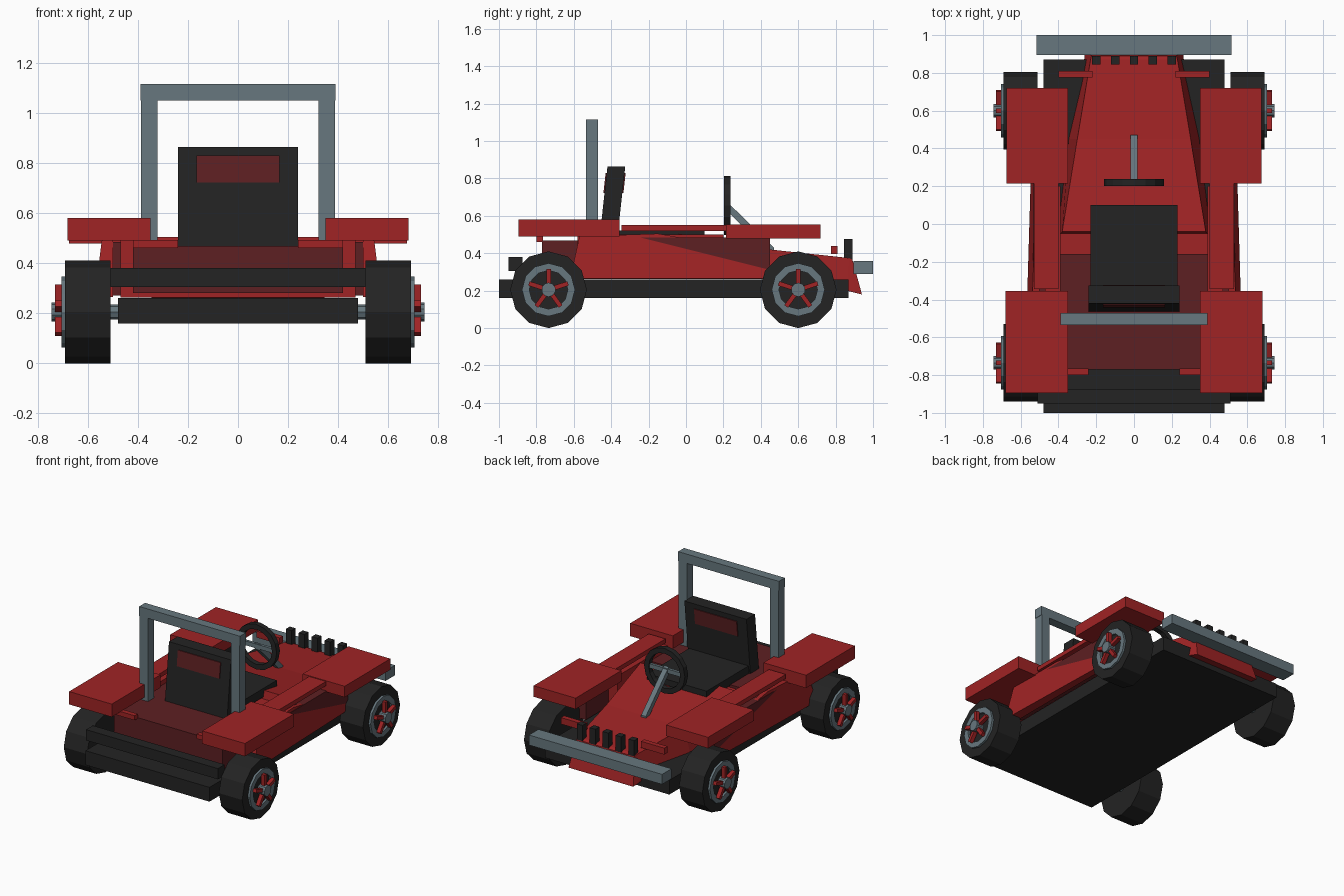
import bpy, bmesh, math
from mathutils import Vector, Matrix

if "Cube" in bpy.data.objects:
    bpy.data.objects.remove(bpy.data.objects["Cube"])


def material(name, rgb):
    m = bpy.data.materials.new(name)
    m.diffuse_color = (*rgb, 1)
    m.use_nodes = True
    m.node_tree.nodes["Principled BSDF"].inputs["Base Color"].default_value = m.diffuse_color
    return m


RED = material("red paint", (0.35, 0.017, 0.018))
DARK = material("dark red", (0.11, 0.014, 0.016))
BLACK = material("black", (0.017, 0.017, 0.017))
GREY = material("steel grey", (0.135, 0.185, 0.21))


def finish(name, bm, mat):
    bmesh.ops.recalc_face_normals(bm, faces=bm.faces)
    me = bpy.data.meshes.new(name)
    bm.to_mesh(me)
    bm.free()
    me.materials.append(mat)
    ob = bpy.data.objects.new(name, me)
    bpy.context.collection.objects.link(ob)
    return ob


def loft(name, rings, mat):
    """Closed solid through matching rings of points."""
    bm = bmesh.new()
    rows = [[bm.verts.new(p) for p in r] for r in rings]
    n = len(rows[0])
    for a, b in zip(rows, rows[1:]):
        for i in range(n):
            bm.faces.new((a[i], a[(i + 1) % n], b[(i + 1) % n], b[i]))
    bm.faces.new(rows[0])
    bm.faces.new(rows[-1])
    return finish(name, bm, mat)


def box(name, x, y, z, mat):
    return loft(name, [[(x[0], y[0], h), (x[1], y[0], h), (x[1], y[1], h), (x[0], y[1], h)]
                       for h in z], mat)


def pair(name, x, y, z, mat):
    for side, s in (("left", -1), ("right", 1)):
        box(f"{side}_{name}", sorted((s * x[0], s * x[1])), y, z, mat)


def cylinder_x(name, x0, x1, y, z, r, mat, n=12):
    circle = [(r * math.sin(2 * math.pi * i / n), r * math.cos(2 * math.pi * i / n))
              for i in range(n)]
    return loft(name, [[(x, y + a, z + b) for a, b in circle] for x in (x0, x1)], mat)


def ring(name, centre, axis, r0, r1, depth, mat, n=12):
    """Flat annulus with thickness, around the x or y axis."""
    bm = bmesh.new()
    rows = []
    for i in range(n):
        t = 2 * math.pi * i / n
        row = []
        for r, d in ((r0, 0), (r1, 0), (r1, depth), (r0, depth)):
            a, b = r * math.sin(t), r * math.cos(t)
            p = (d, a, b) if axis == "x" else (a, d, b)
            row.append(bm.verts.new(Vector(centre) + Vector(p)))
        rows.append(row)
    for i in range(n):
        a, b = rows[i], rows[(i + 1) % n]
        for k in range(4):
            bm.faces.new((a[k], a[(k + 1) % 4], b[(k + 1) % 4], b[k]))
    return finish(name, bm, mat)


# Chassis slab, axles and rear bumper
box("chassis", (-0.48, 0.48), (-1.0, 0.87), (0.16, 0.26), BLACK)
box("rear_bumper", (-0.51, 0.51), (-0.95, -0.875), (0.305, 0.38), BLACK)
box("front_bumper", (-0.515, 0.515), (0.895, 1.0), (0.29, 0.36), GREY)

# Wheels
WZ = 0.205
for end, wy in (("front", 0.6), ("rear", -0.735)):
    cylinder_x(f"{end}_axle", -0.52, 0.52, wy, WZ, 0.03, GREY, 8)
    for side, s in (("left", -1), ("right", 1)):
        n = f"{end}_{side}"
        cylinder_x(n + "_tyre", s * 0.51, s * 0.69, wy, WZ, 0.205, BLACK)
        ring(n + "_rim", (s * 0.685, wy, WZ), "x", 0.103, 0.142, s * 0.02, GREY)
        cylinder_x(n + "_hub", s * 0.68, s * 0.745, wy, WZ, 0.038, GREY, 10)
        for k in range(5):
            sp = box(f"{n}_spoke_{k + 1}", (-0.014, 0.014), (-0.012, 0.012), (0.02, 0.11), RED)
            sp.data.transform(Matrix.Translation((s * 0.716, wy, WZ))
                              @ Matrix.Rotation(2 * math.pi * k / 5, 4, "X"))

# Tub, engine deck and cockpit walls
box("tub", (-0.44, 0.44), (-0.58, -0.05), (0.262, 0.45), RED)
box("rear_deck", (-0.42, 0.42), (-0.77, -0.16), (0.28, 0.468), DARK)
pair("cockpit_wall", (0.39, 0.47), (-0.58, 0.2), (0.262, 0.5), RED)
pair("inner_sill", (0.46, 0.535), (-0.57, 0.45), (0.27, 0.485), DARK)

# Outer side panels, leaning outwards towards the bottom
panel = [(-0.62, 0.265), (-0.57, 0.49), (-0.15, 0.505), (0.22, 0.44), (0.45, 0.36), (0.45, 0.265)]
for side, s in (("left", -1), ("right", 1)):
    outer = [(s * (0.572 - 0.12 * (z - 0.265) - 0.03 * (y + 0.6)), y, z) for y, z in panel]
    loft(f"{side}_side_panel", [[(s * 0.5, y, z) for y, z in panel], outer], RED)

# Side rails and wheel fenders
pair("side_rail", (0.40, 0.53), (-0.345, 0.22), (0.52, 0.55), RED)
pair("front_fender", (0.35, 0.675), (0.215, 0.72), (0.478, 0.555), RED)
pair("rear_fender", (0.35, 0.68), (-0.895, -0.355), (0.49, 0.58), RED)
pair("tail_light", (0.24, 0.42), (-0.80, -0.765), (0.46, 0.492), RED)
pair("head_light", (0.22, 0.40), (0.775, 0.81), (0.395, 0.44), RED)

# Tapering hood with a sloping nose: (bottom y, z, half width), (top y, z, half width)
sections = [((-0.09, 0.262, 0.41), (-0.04, 0.505, 0.38)),
            ((0.45, 0.262, 0.345), (0.45, 0.42, 0.30)),
            ((0.86, 0.20, 0.265), (0.87, 0.375, 0.23)),
            ((0.90, 0.19, 0.26), (0.89, 0.365, 0.225)),
            ((0.94, 0.18, 0.25), (0.938, 0.19, 0.25))]
loft("hood", [[(-bw, by, bz), (bw, by, bz), (tw, ty, tz), (-tw, ty, tz)]
              for (by, bz, bw), (ty, tz, tw) in sections], RED)

# Row of upright intake stacks on the nose
for k in range(5):
    x = (k - 2) * 0.1
    box(f"intake_stack_{k + 1}", (x - 0.022, x + 0.022), (0.845, 0.89), (0.35, 0.475), BLACK)

# Seat with a slightly raked backrest and an inset pad on both sides
box("seat_cushion", (-0.23, 0.23), (-0.43, 0.10), (0.462, 0.522), BLACK)


def raked(name, w, z0, z1, extra, mat):
    rings = []
    for z in (z0, z1):
        y0 = -0.46 + 0.11 * (z - 0.5)
        rings.append([(-w, y0 - extra, z), (w, y0 - extra, z),
                      (w, y0 + 0.095 + extra, z), (-w, y0 + 0.095 + extra, z)])
    loft(name, rings, mat)


raked("seat_back", 0.24, 0.468, 0.865, 0, BLACK)
raked("seat_pad", 0.165, 0.722, 0.83, 0.006, DARK)

# Roll bar
pair("roll_bar_post", (0.322, 0.387), (-0.535, -0.47), (0.465, 1.05), GREY)
box("roll_bar_top", (-0.39, 0.39), (-0.535, -0.47), (1.05, 1.115), GREY)

# Steering wheel, crossbar and column
ring("steering_wheel", (0, 0.202, 0.655), "y", 0.122, 0.158, 0.036, BLACK, 16)
box("steering_crossbar", (-0.13, 0.13), (0.21, 0.23), (0.64, 0.67), GREY)
loft("steering_column", [[(x, y, z + dz) for x, dz in
                          ((-0.018, -0.025), (0.018, -0.025), (0.018, 0.025), (-0.018, 0.025))]
                         for y, z in ((0.215, 0.655), (0.47, 0.405))], GREY)
